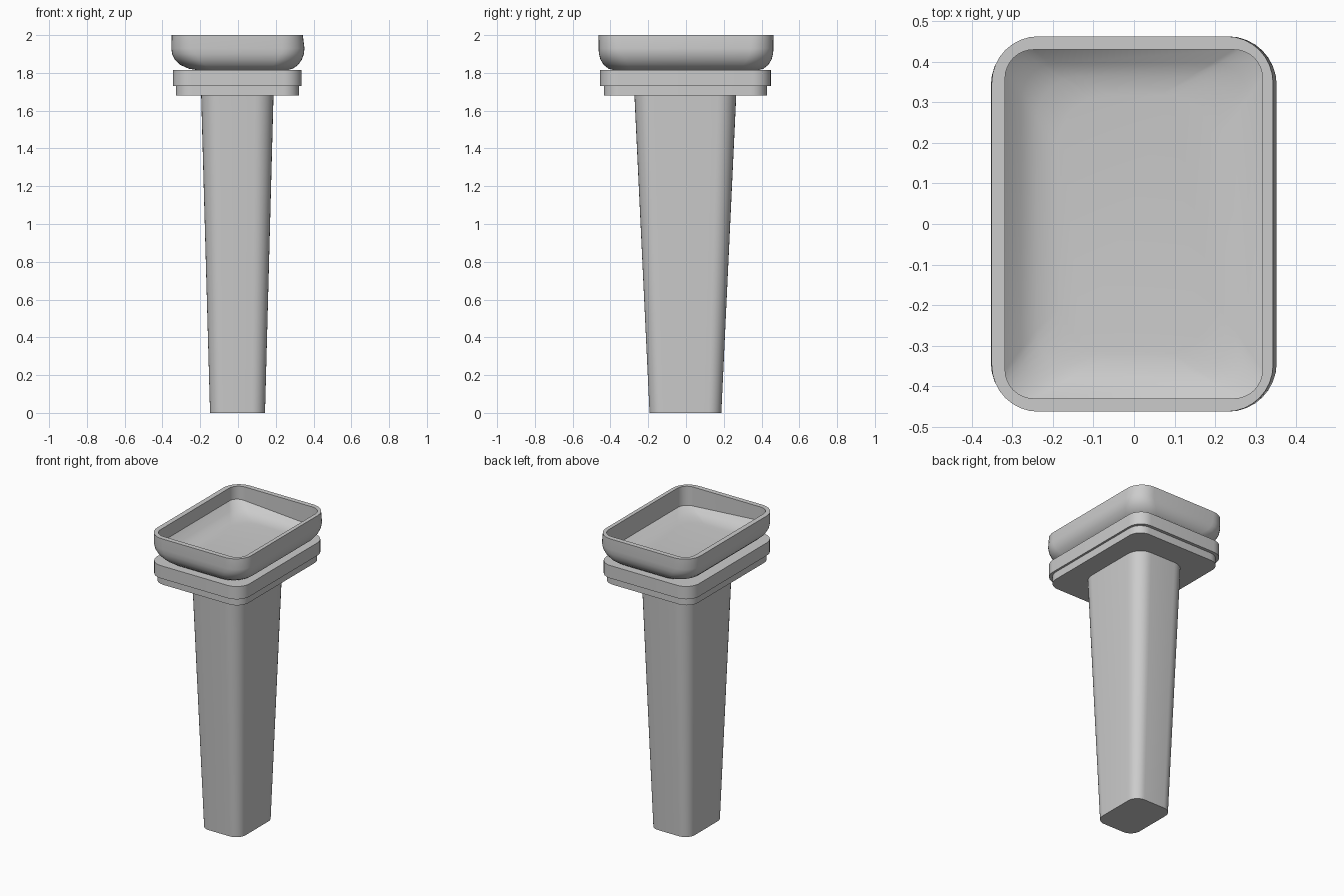
import bpy, bmesh, math

if "Cube" in bpy.data.objects:
    bpy.data.objects.remove(bpy.data.objects["Cube"])

grey = bpy.data.materials.new("plain grey")
grey.diffuse_color = (0.6, 0.6, 0.6, 1)
grey.use_nodes = True
grey.node_tree.nodes["Principled BSDF"].inputs["Base Color"].default_value = grey.diffuse_color
SEG = 8  # segments per rounded corner


def ring(x0, x1, y0, y1, r, z):
    """Rounded rectangle; z is a height or a function of x and y."""
    pts = []
    corners = [(x1 - r, y1 - r), (x0 + r, y1 - r), (x0 + r, y0 + r), (x1 - r, y0 + r)]
    for i, (cx, cy) in enumerate(corners):
        for k in range(SEG + 1):
            a = math.pi / 2 * (i + k / SEG)
            x, y = cx + r * math.cos(a), cy + r * math.sin(a)
            pts.append((x, y, z(x, y) if callable(z) else z))
    return pts


def loft(name, rings, angle=30):
    """Skin a stack of rings and cap both ends."""
    bm = bmesh.new()
    loops = [[bm.verts.new(p) for p in r] for r in rings]
    n = len(loops[0])
    for a, b in zip(loops, loops[1:]):
        for i in range(n):
            j = (i + 1) % n
            bm.faces.new((a[i], a[j], b[j], b[i]))
    bm.faces.new(loops[0][::-1])
    bm.faces.new(loops[-1])
    bmesh.ops.recalc_face_normals(bm, faces=bm.faces)
    me = bpy.data.meshes.new(name)
    bm.to_mesh(me)
    bm.free()
    me.materials.append(grey)
    ob = bpy.data.objects.new(name, me)
    bpy.context.collection.objects.link(ob)
    bpy.context.view_layer.objects.active = ob
    ob.select_set(True)
    bpy.ops.object.shade_smooth_by_angle(angle=math.radians(angle))
    ob.select_set(False)


# Tapered pedestal
loft("pedestal", [ring(-0.148, 0.143, -0.193, 0.187, 0.07, 0),
                  ring(-0.195, 0.188, -0.273, 0.266, 0.1, 1.68)])

# Two stacked plates under the basin
loft("lower_plate", [ring(-0.329, 0.323, -0.434, 0.428, 0.085, z) for z in (1.68, 1.73)])
loft("upper_plate", [ring(-0.344, 0.337, -0.455, 0.449, 0.095, z) for z in (1.73, 1.815)])


# Basin: outer skin upwards, over the rim, then down to the dished floor
def floor_edge(x, y):
    return 1.875 - 0.07 * x + 0.15 * abs(x * y)


outer = [
    (-0.20, 0.25, 0.37, 0.10, 1.812),
    (-0.26, 0.29, 0.41, 0.12, 1.822),
    (-0.305, 0.318, 0.435, 0.13, 1.842),
    (-0.335, 0.338, 0.453, 0.13, 1.87),
    (-0.349, 0.349, 0.461, 0.125, 1.90),
    (-0.353, 0.352, 0.463, 0.12, 1.93),
    (-0.351, 0.343, 0.463, 0.115, 2.0),
]
rings = [ring(x0, x1, -y, y, r, z) for x0, x1, y, r, z in outer]
rings.append(ring(-0.318, 0.317, -0.43, 0.43, 0.07, 2.0))
rings.append(ring(-0.318, 0.317, -0.43, 0.43, 0.07, floor_edge))
for t in (0.3, 0.6, 1.0):
    # floor eases from the wall down to its flat middle
    w = (1 - t) ** 2
    rings.append(ring(-0.318 + 0.13 * t, 0.317 - 0.12 * t, -0.43 + 0.11 * t, 0.43 - 0.11 * t,
                      0.07 + 0.06 * t,
                      lambda x, y, w=w: 1.84 + (floor_edge(x, y) - 1.84) * w))
loft("basin", rings, 35)
